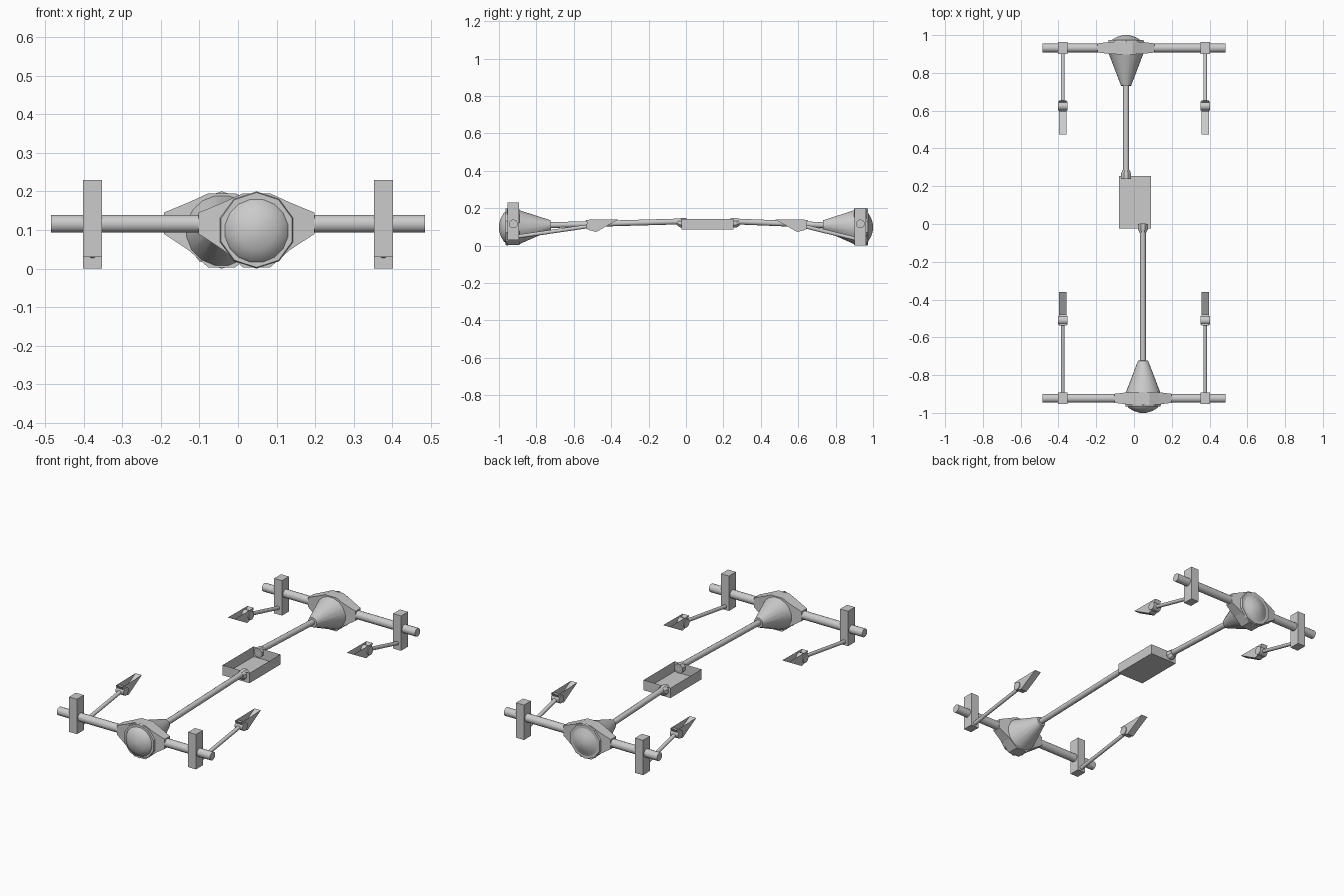
import bpy, bmesh, math
from mathutils import Vector

if "Cube" in bpy.data.objects:
    bpy.data.objects.remove(bpy.data.objects["Cube"])


def finish(name, bm, smooth=None, normals=True):
    if normals:
        bmesh.ops.recalc_face_normals(bm, faces=bm.faces[:])
    me = bpy.data.meshes.new(name)
    bm.to_mesh(me)
    bm.free()
    ob = bpy.data.objects.new(name, me)
    bpy.context.collection.objects.link(ob)
    if smooth:
        bpy.ops.object.select_all(action='DESELECT')
        ob.select_set(True)
        bpy.context.view_layer.objects.active = ob
        bpy.ops.object.shade_smooth_by_angle(angle=math.radians(smooth))
    return ob


def spun(name, stations, n=16, smooth=35):
    """Round body through (point, radius) stations."""
    bm = bmesh.new()
    axis = (Vector(stations[-1][0]) - Vector(stations[0][0])).normalized()
    u = axis.cross(Vector((0, 0, 1))).normalized()
    v = u.cross(axis)
    rings = []
    for p, r in stations:
        rings.append([bm.verts.new(Vector(p) + r * (
            u * math.cos(2 * math.pi * (i + .5) / n) + v * math.sin(2 * math.pi * (i + .5) / n)))
            for i in range(n)])
    for a, b in zip(rings, rings[1:]):
        for i in range(n):
            j = (i + 1) % n
            bm.faces.new((a[i], a[j], b[j], b[i]))
    bm.faces.new(rings[0])
    bm.faces.new(rings[-1])
    return finish(name, bm, smooth)


def box(name, lo, hi, open_top=False):
    bm = bmesh.new()
    bmesh.ops.create_cube(bm, size=1)
    for w in bm.verts:
        w.co = [l + (c + .5) * (h - l) for l, h, c in zip(lo, hi, w.co)]
    if open_top:
        bm.faces.ensure_lookup_table()
        top = [f for f in bm.faces if f.normal.z > .9]
        bmesh.ops.delete(bm, geom=top, context='FACES_ONLY')
    return finish(name, bm, normals=not open_top)


def housing(name, cx, cy, s):
    """Plate with tapering wings: centre is thick, wing ends are axle-thin."""
    outline = [(.15, .145, .09, .024), (.085, .172, .047, .032),
               (.035, .195, .003, .034)]
    prof = [(x, zt, d) for x, zt, zb, d in outline]
    prof += [(-x, zt, d) for x, zt, zb, d in reversed(outline)]
    prof += [(-x, zb, d) for x, zt, zb, d in outline]
    prof += [(x, zb, d) for x, zt, zb, d in reversed(outline)]
    bm = bmesh.new()
    a = [bm.verts.new((cx + x, cy - d, z)) for x, z, d in prof]
    b = [bm.verts.new((cx + x, cy + d, z)) for x, z, d in prof]
    n = len(prof)
    for i in range(n):
        j = (i + 1) % n
        bm.faces.new((a[i], a[j], b[j], b[i]))
    for r in (a, b):
        for i in range(5):
            bm.faces.new((r[i], r[i + 1], r[n - 2 - i], r[n - 1 - i]))
    return finish(name, bm)


def frame_bracket(name, cx, pts, w=.02):
    """Open-topped wedge: two side plates, a short wall and a long slope."""
    bm = bmesh.new()
    l = [bm.verts.new((cx - w, y, z)) for y, z in pts]
    r = [bm.verts.new((cx + w, y, z)) for y, z in pts]
    bm.faces.new(l)
    bm.faces.new(r)
    for i in range(len(pts) - 1):
        bm.faces.new((l[i], l[i + 1], r[i + 1], r[i]))
    return finish(name, bm)


# s points from the axle towards the middle of the vehicle
def axle(tag, cx, cy, s, post_z, arm_z, bush_y):
    # axle tube
    spun(tag + "_axle_tube", [((-.485, cy, .116), .0235), ((.485, cy, .116), .0235)])
    # differential housing, cover and pinion cone
    housing(tag + "_diff_housing", cx, cy, s)
    P = lambda d, z=.1: (cx, cy + s * d, z)
    spun(tag + "_diff_rim", [(P(-.03), .1), (P(-.042), .097)], 10, 20)
    edge = -(1 - abs(cy))
    spun(tag + "_diff_cover", [(P(-.04, .098), .084), (P(edge + .026, .098), .078),
                               (P(edge + .01, .098), .05), (P(edge, .098), .016)], 16, 40)
    spun(tag + "_pinion_cone", [(P(.028, .1), .094), (P(.2, .109), .027)], 16)
    for side, x in (("left", -.377), ("right", .377)):
        # axle post
        box(f"{tag}_{side}_axle_post", (x - .025, cy - .031, post_z),
            (x + .025, cy + .031, post_z + .2))
        # link arm
        spun(f"{tag}_{side}_link_arm", [((x, cy, arm_z), .0105), ((x, bush_y, .105), .0105)], 12)
        # arm bushing
        spun(f"{tag}_{side}_bushing", [((x - .025, bush_y, .105), .024),
                                       ((x + .025, bush_y, .105), .024)], 12)
        # frame bracket
        frame_bracket(f"{tag}_{side}_frame_bracket", x,
                      [(bush_y - s * .028, .138), (bush_y + s * .005, .08),
                       (bush_y + s * .03, .073), (bush_y + s * .15, .14)])


axle("front", .048, -.923, 1, .03, .045, -.51)
axle("rear", -.042, .932, -1, .0, .03, .625)

# transfer case tray
box("transfer_case", (-.08, -.025, .085), (.09, .255, .143), open_top=True)

# drive shafts and their yokes
for tag, x, y0, y1, s in (("front", .047, 0, -.74, -1), ("rear", -.042, .24, .75, 1)):
    spun(tag + "_drive_shaft", [((x, y0, .13), .016), ((x, y1, .109), .016)], 12)
    spun(tag + "_yoke", [((x, y0, .122), .028), ((x, y0 + s * .028, .122), .028),
                         ((x, y0 + s * .045, .125), .02)], 8, 20)
